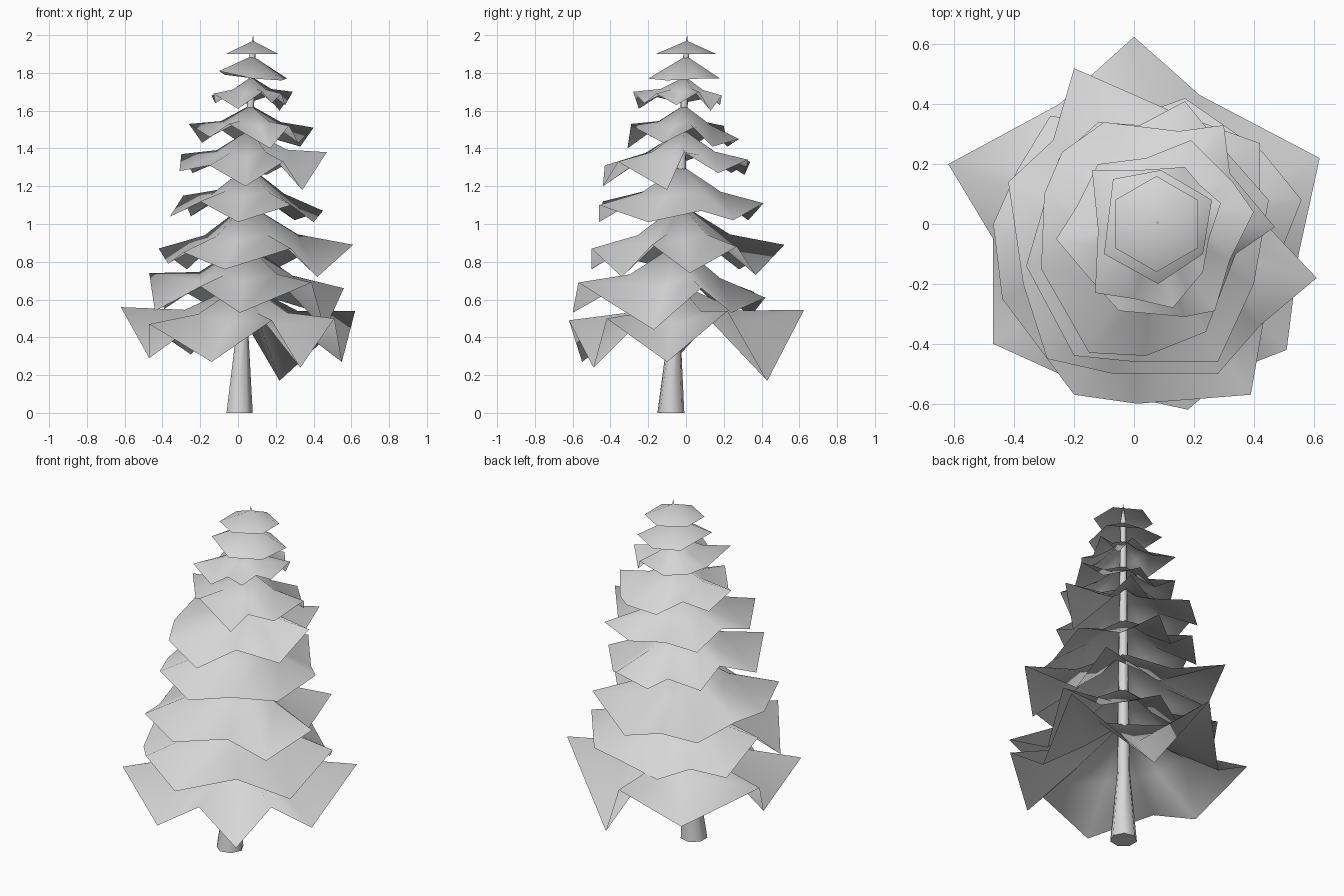
import bpy
import bmesh
from math import cos, sin, tau
from mathutils import Vector

cube = bpy.data.objects.get("Cube")
if cube:
    bpy.data.objects.remove(cube)

grey = bpy.data.materials.new("light_grey")
grey.use_nodes = True
grey.diffuse_color = (0.68, 0.68, 0.68, 1)
grey.node_tree.nodes["Principled BSDF"].inputs["Base Color"].default_value = grey.diffuse_color


def axis(z):
    """Centre of the slightly leaning trunk at a height."""
    return Vector((0.005 + 0.0375 * z, -0.08 + 0.043 * z, z))


def finish(bm, name):
    """Turn a bmesh into a smooth grey object."""
    bmesh.ops.recalc_face_normals(bm, faces=bm.faces)
    mesh = bpy.data.meshes.new(name)
    for face in bm.faces:
        face.smooth = True
    bm.to_mesh(mesh)
    bm.free()
    mesh.materials.append(grey)
    obj = bpy.data.objects.new(name, mesh)
    bpy.context.collection.objects.link(obj)
    return obj


def bridge(bm, lower, upper):
    count = len(lower)
    for i in range(count):
        j = (i + 1) % count
        bm.faces.new((lower[i], lower[j], upper[j], upper[i]))


def cap(bm, ring, tip):
    for a, b in zip(ring, ring[1:] + ring[:1]):
        bm.faces.new((a, b, tip))


def branch_tier(name, apex_z, rim, shoulder=True):
    """Drooping skirt from the trunk, by way of a rounder shoulder ring, to a folded rim."""
    apex = axis(apex_z)
    rim = [Vector(p) for p in rim]
    bm = bmesh.new()
    ring = [bm.verts.new(p) for p in rim]
    if shoulder:
        mean = sum(p.z for p in rim) / len(rim)
        outer, ring = ring, []
        for p in rim:
            q = apex.lerp(p, 0.48)
            q.z = mean + 0.38 * (apex_z - mean) + 0.25 * (p.z - mean)
            ring.append(bm.verts.new(q))
        bridge(bm, outer, ring)
    cap(bm, ring, bm.verts.new(apex))
    finish(bm, name)


# Trunk: tapered, flared at the foot
bm = bmesh.new()
rings = []
sides = 7
for z, radius in ((0, 0.073), (0.4, 0.036), (1.3, 0.024), (1.9, 0.016)):
    c = axis(z)
    rings.append([bm.verts.new(c + Vector((cos(tau * i / sides), sin(tau * i / sides), 0)) * radius)
                  for i in range(sides)])
for lower, upper in zip(rings, rings[1:]):
    bridge(bm, lower, upper)
bm.faces.new(rings[0])
cap(bm, rings[-1], bm.verts.new(axis(2)))
trunk = finish(bm, "trunk")
trunk.data.polygons[len(trunk.data.polygons) - sides - 1].use_smooth = False

# Branch tiers from the ground up, raised tips alternating with low folds
branch_tier("branches_bottom", 0.69, [
    (0, .625, .545), (.22, .43, .17), (.62, .22, .54), (.55, -.1, .27),
    (.51, -.42, .5), (.33, -.49, .24), (.18, -.62, .49), (-.14, -.55, .27),
    (-.47, -.4, .47), (-.47, -.05, .29), (-.62, .2, .56), (-.25, .4, .31)])
branch_tier("branches_second", 0.9, [
    (.56, .08, .66), (.43, .24, .53), (.17, .42, .61), (-.05, .34, .51),
    (-.28, .36, .64), (-.39, .18, .55), (-.47, 0, .74), (-.44, -.25, .54),
    (-.2, -.57, .67), (.01, -.6, .53), (.39, -.57, .69), (.46, -.17, .44)])
branch_tier("branches_third", 1.11, [
    (.61, -.18, .89), (.42, .02, .74), (.42, .27, .88), (.14, .37, .73),
    (-.2, .52, .89), (-.27, .28, .76), (-.42, .14, .87), (-.37, -.2, .79),
    (-.29, -.45, .85), (-.07, -.5, .76), (.28, -.5, .87), (.42, -.34, .72)])
branch_tier("branches_fourth", 1.31, [
    (.45, .08, 1.07), (.3, .25, 1.02), (.17, .41, 1.11), (.02, .33, 1.02),
    (-.12, .34, 1.12), (-.25, .22, 1.04), (-.29, .1, 1.15), (-.36, -.14, 1.04),
    (-.2, -.44, 1.12), (0, -.46, 1.01), (.28, -.46, 1.1), (.4, -.2, 1.01)])
branch_tier("branches_fifth", 1.5, [
    (.47, -.01, 1.38), (.32, .17, 1.27), (.3, .33, 1.34), (.15, .31, 1.26),
    (-.1, .34, 1.33), (-.24, .24, 1.27), (-.3, .1, 1.37), (-.31, -.15, 1.28),
    (-.15, -.43, 1.31), (.04, -.44, 1.2), (.24, -.36, 1.33), (.34, -.1, 1.18)])
branch_tier("branches_sixth", 1.63, [
    (.4, .04, 1.51), (.33, .14, 1.41), (.19, .28, 1.45), (.04, .22, 1.41),
    (-.12, .2, 1.52), (-.19, .06, 1.43), (-.26, -.05, 1.53), (-.15, -.18, 1.46),
    (-.05, -.29, 1.53), (.17, -.31, 1.4), (.27, -.29, 1.52), (.32, -.12, 1.43)])
branch_tier("branches_seventh", 1.78, [
    (-.14, .18, 1.68), (.02, .18, 1.63), (.17, .19, 1.68), (.22, .13, 1.6),
    (.29, .07, 1.7), (.25, -.05, 1.63), (.23, -.16, 1.69), (.18, -.22, 1.64),
    (.13, -.28, 1.7), (0, -.25, 1.61), (-.13, -.23, 1.69), (-.12, -.02, 1.64)])
branch_tier("branches_eighth", 1.89, [
    (-.07, .15, 1.79), (.09, .18, 1.77), (.26, .08, 1.77),
    (.23, -.1, 1.76), (.08, -.2, 1.77), (-.1, -.1, 1.81)], shoulder=False)
branch_tier("branches_top", 1.97, [
    (.075 + .16 * sin(tau * i / 6), .16 * cos(tau * i / 6), 1.9) for i in range(6)], shoulder=False)
